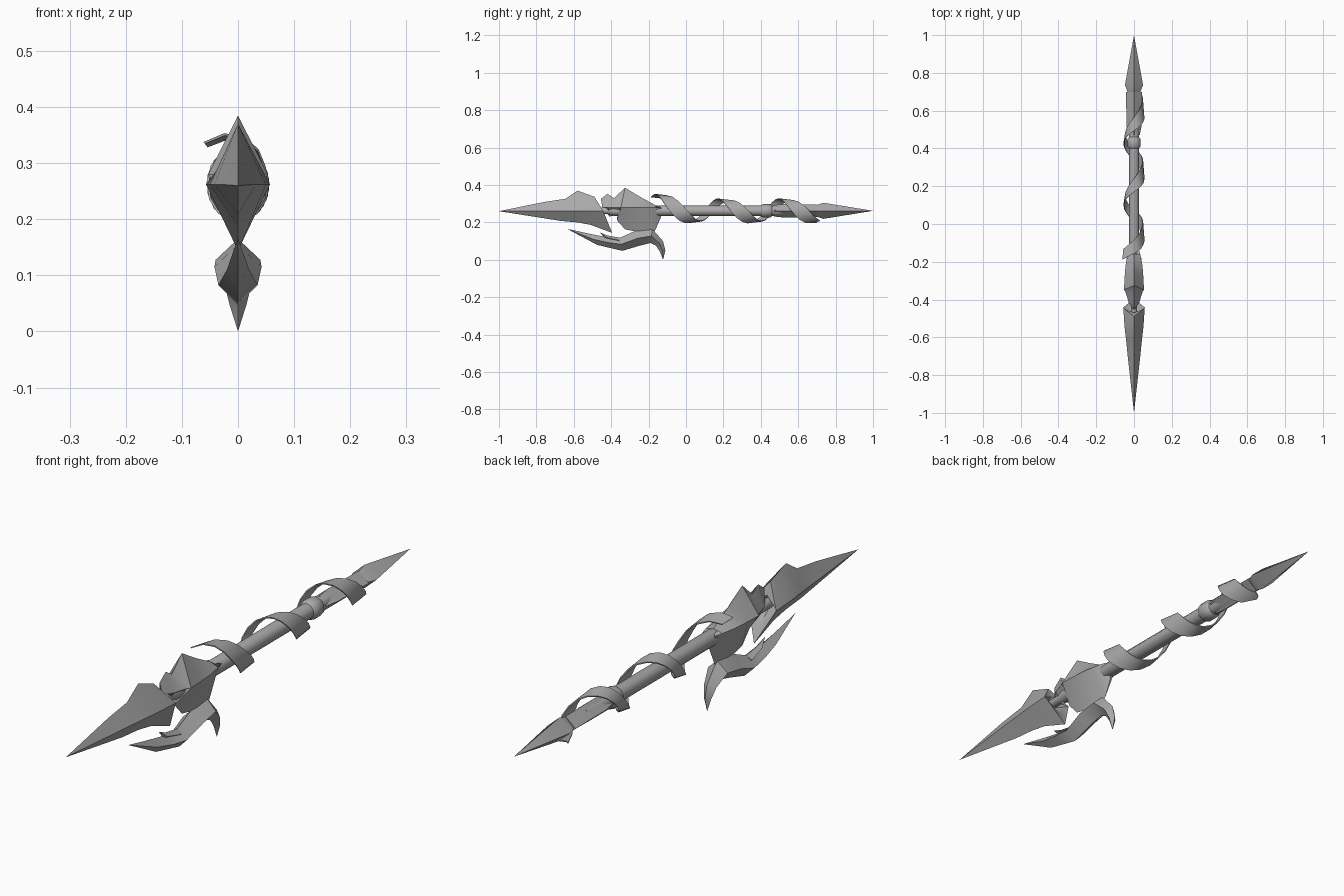
import bpy
import bmesh
from math import sin, cos, pi, radians

old = bpy.data.objects.get("Cube")
if old:
    bpy.data.objects.remove(old, do_unlink=True)

AXIS = 0.262  # height of the shaft centre line

metal = bpy.data.materials.new("grey metal")
metal.use_nodes = True
colour = (0.4, 0.4, 0.4, 1)
metal.diffuse_color = colour
metal.node_tree.nodes["Principled BSDF"].inputs["Base Color"].default_value = colour


def finish(name, bm, angle=35):
    bmesh.ops.remove_doubles(bm, verts=bm.verts, dist=0.0005)
    bmesh.ops.recalc_face_normals(bm, faces=bm.faces)
    mesh = bpy.data.meshes.new(name)
    bm.to_mesh(mesh)
    bm.free()
    mesh.materials.append(metal)
    obj = bpy.data.objects.new(name, mesh)
    bpy.context.collection.objects.link(obj)
    bpy.ops.object.select_all(action='DESELECT')
    obj.select_set(True)
    bpy.context.view_layer.objects.active = obj
    bpy.ops.object.shade_smooth_by_angle(angle=radians(angle))
    return obj


def loft(name, rings, angle=35):
    """Skin a row of closed rings and cap both ends."""
    bm = bmesh.new()
    rows = [[bm.verts.new(p) for p in ring] for ring in rings]
    n = len(rows[0])
    for a, b in zip(rows, rows[1:]):
        for i in range(n):
            j = (i + 1) % n
            bm.faces.new((a[i], a[j], b[j], b[i]))
    bm.faces.new(rows[0])
    bm.faces.new(rows[-1])
    return finish(name, bm, angle)


def ridged(name, ribs, ridge_z=None):
    """Blade-like solid: each rib is top y, z, bottom y, z and half width."""
    rings = []
    for ty, tz, by, bz, w in ribs:
        y = (ty + by) / 2
        z = (tz + bz) / 2 if ridge_z is None or w == 0 else ridge_z
        rings.append([(0, ty, tz), (w, y, z), (0, by, bz), (-w, y, z)])
    return loft(name, rings)


def turned(name, profile, sides=10):
    """Round part along y from (y, radius) pairs."""
    rings = [[(r * sin(2 * pi * i / sides), y, AXIS + r * cos(2 * pi * i / sides))
              for i in range(sides)] for y, r in profile]
    return loft(name, rings, 50)


# Shaft and its rear collar
turned("shaft", [(-0.62, 0.018), (-0.42, 0.018), (-0.38, 0.028), (0.6, 0.028)])
turned("rear_collar", [(0.40, 0.028), (0.41, 0.036), (0.45, 0.036), (0.46, 0.028)])

# Rear grip sleeve and spike
ridged("rear_sleeve", [(y, AXIS + h, y, AXIS - h, w) for y, h, w in
                       ((0.47, 0.03, 0.03), (0.52, 0.036, 0.04), (0.70, 0.034, 0.042))])
ridged("rear_spike", [(y, AXIS + h, y, AXIS - h, w) for y, h, w in
                      ((0.69, 0.028, 0.03), (0.735, 0.043, 0.048), (1.0, 0, 0))])

# Front blade with crest and lower barb
ridged("front_blade", [
    (-1.0, 0.26, -1.0, 0.26, 0),
    (-0.755, 0.31, -0.67, 0.208, 0.032),
    (-0.645, 0.326, -0.58, 0.2, 0.042),
    (-0.58, 0.37, -0.51, 0.187, 0.05),
    (-0.49, 0.337, -0.395, 0.144, 0.057),
    (-0.47, 0.294, -0.425, 0.2, 0.055),
    (-0.50, 0.285, -0.48, 0.24, 0.02)], AXIS)

# Crested head behind the blade
ridged("crested_head", [
    (-0.455, 0.326, -0.44, 0.29, 0.008),
    (-0.42, 0.353, -0.41, 0.232, 0.028),
    (-0.385, 0.33, -0.335, 0.245, 0.045),
    (-0.326, 0.385, -0.37, 0.212, 0.053),
    (-0.246, 0.337, -0.326, 0.163, 0.05),
    (-0.20, 0.312, -0.24, 0.145, 0.045),
    (-0.16, 0.29, -0.166, 0.155, 0.034),
    (-0.13, 0.24, -0.135, 0.225, 0.026)], 0.28)

# Lower hook with long forward prong and rear claw
ridged("lower_hook", [
    (-0.636, 0.166, -0.636, 0.166, 0),
    (-0.513, 0.139, -0.476, 0.08, 0.02),
    (-0.43, 0.122, -0.40, 0.062, 0.03),
    (-0.353, 0.118, -0.34, 0.048, 0.035),
    (-0.27, 0.155, -0.25, 0.075, 0.042),
    (-0.18, 0.165, -0.19, 0.09, 0.04),
    (-0.123, 0.10, -0.16, 0.075, 0.025),
    (-0.11, 0.05, -0.14, 0.045, 0.015),
    (-0.123, 0, -0.123, 0, 0)])
ridged("hook_barb", [
    (-0.46, 0.147, -0.46, 0.147, 0),
    (-0.42, 0.13, -0.43, 0.11, 0.012),
    (-0.35, 0.118, -0.36, 0.09, 0.02)])

# Flat ribbon winding round the shaft, wider on the left side
steps, pitch, start, end = 36, 0.325, -0.16, 0.70
rings = []
for i in range(steps + 1):
    y = start + (end - start) * i / steps
    a = 2 * pi * (y + 0.12) / pitch
    half = 0.036 + 0.012 * sin(a)
    if i == steps:
        half = 0.004
    flare = max(0, 0.035 * (1 - i / 4))
    ring = []
    for dy, dr in ((-half, 0.008), (half, 0), (half, -0.004), (-half, 0.004)):
        r = 0.053 + flare + dr
        ring.append((r * 0.92 * sin(a), y + dy, AXIS + r * cos(a) * 1.1))
    rings.append(ring)
loft("wound_ribbon", rings, 40)
